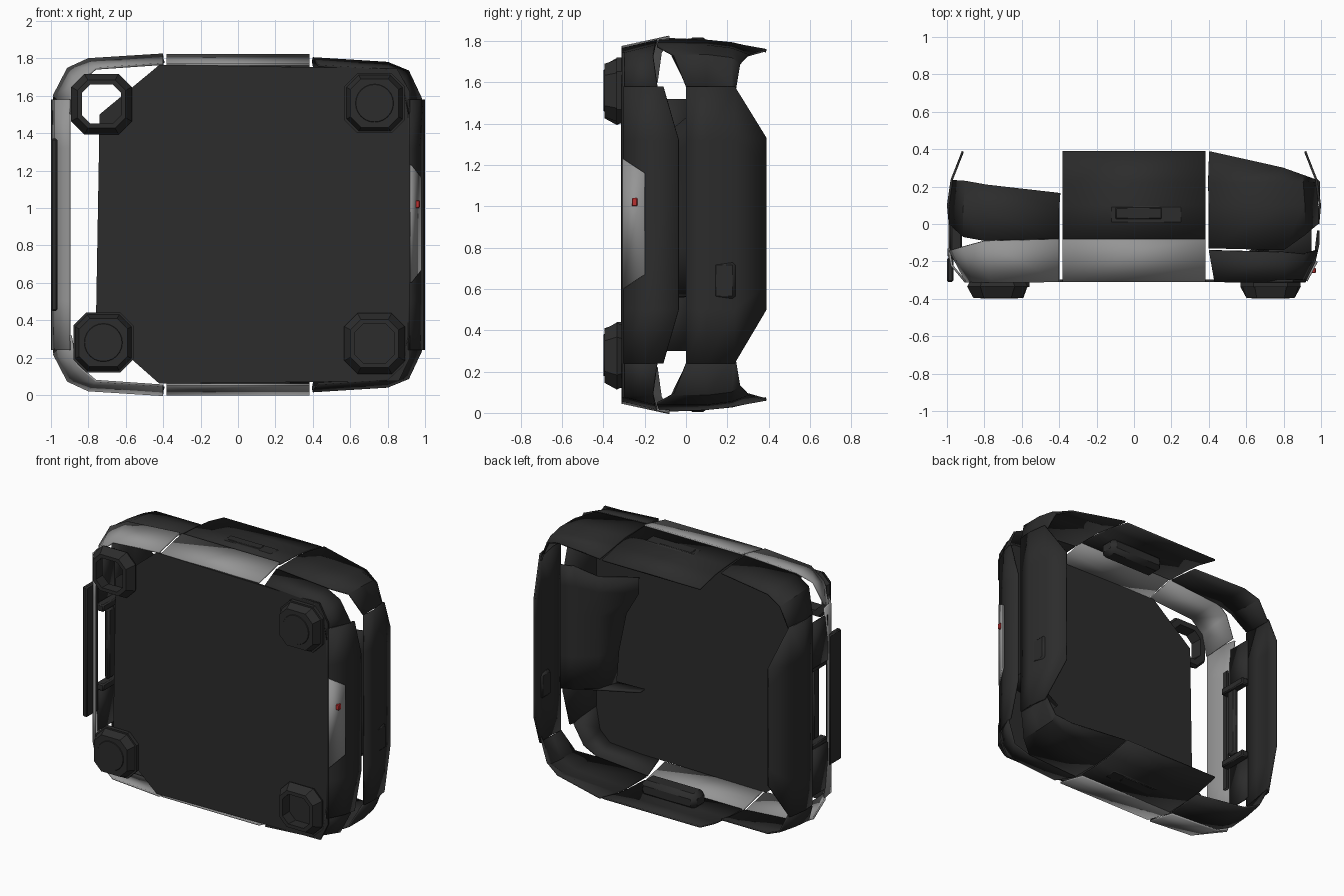
import bpy, bmesh, math

if "Cube" in bpy.data.objects:
    bpy.data.objects.remove(bpy.data.objects["Cube"])

H = 1.82  # overall height, used to mirror top parts to the bottom


def material(name, col):
    m = bpy.data.materials.new(name)
    m.diffuse_color = (*col, 1)
    m.use_nodes = True
    m.node_tree.nodes["Principled BSDF"].inputs["Base Color"].default_value = m.diffuse_color
    return m


DARK = material("dark_metal", (0.025, 0.025, 0.025))
LIGHT = material("light_metal", (0.3, 0.3, 0.3))
RED = material("red_lamp", (0.5, 0.03, 0.03))


def add_mesh(name, verts, faces, mat):
    me = bpy.data.meshes.new(name)
    me.from_pydata(verts, [], faces)
    bm = bmesh.new()
    bm.from_mesh(me)
    bmesh.ops.recalc_face_normals(bm, faces=bm.faces)
    bm.to_mesh(me)
    bm.free()
    me.materials.append(mat)
    ob = bpy.data.objects.new(name, me)
    bpy.context.collection.objects.link(ob)
    return ob


def loft(name, rows, mat=DARK, thick=0.012):
    """Thin sheet through rows of points."""
    n = len(rows[0])
    verts = [p for r in rows for p in r]
    faces = [(i * n + j, i * n + j + 1, (i + 1) * n + j + 1, (i + 1) * n + j)
             for i in range(len(rows) - 1) for j in range(n - 1)]
    ob = add_mesh(name, verts, faces, mat)
    s = ob.modifiers.new("thickness", "SOLIDIFY")
    s.thickness = thick
    s.offset = 0
    return ob


def loft_both(name, rows, mat=DARK):
    """Sheet at the top and its mirror image at the bottom."""
    loft("top_" + name, rows, mat)
    loft("bottom_" + name, [[(x, y, H - z) for x, y, z in r] for r in rows], mat)


def prism(name, outline, y0, y1, mat=DARK, scale0=1.0, centre=(0, 0)):
    """Outline in xz extruded along y, optionally tapered at y0."""
    n = len(outline)
    cx, cz = centre
    verts = [(cx + x * scale0, y0, cz + z * scale0) for x, z in outline]
    verts += [(cx + x, y1, cz + z) for x, z in outline]
    faces = [tuple(range(n)), tuple(range(n, 2 * n))]
    faces += [(i, (i + 1) % n, n + (i + 1) % n, n + i) for i in range(n)]
    return add_mesh(name, verts, faces, mat)


def box(name, lo, hi, mat=DARK, bevel=0.015):
    ob = prism(name, [(lo[0], lo[2]), (hi[0], lo[2]), (hi[0], hi[2]), (lo[0], hi[2])],
               lo[1], hi[1], mat)
    b = ob.modifiers.new("bevel", "BEVEL")
    b.width = bevel
    b.segments = 1
    return ob


# Front plate with cut corners
prism("front_plate", [(-.74, 1.5), (-.42, 1.765), (.85, 1.745), (.92, 1.62), (.92, .2),
                      (.86, .075), (-.42, .06), (-.76, .36)], -.31, -.297)

# Feet: two capped, two open rings
oct_foot = [(-.15, .085), (-.085, .15), (.085, .15), (.15, .085),
            (.15, -.085), (.085, -.15), (-.085, -.15), (-.15, -.085)]
for cx, cz, is_ring in [(-.73, 1.555, True), (.73, 1.56, False),
                        (-.72, .28, False), (.73, .275, True)]:
    if is_ring:
        prof = [(-.31, 1), (-.335, 1.08), (-.395, .86), (-.395, .7), (-.31, .74)]
        n, k = 8, 5
        verts = [(cx + x * s, y, cz + z * s) for y, s in prof for x, z in oct_foot]
        faces = [(i * n + j, i * n + (j + 1) % n, ((i + 1) % k) * n + (j + 1) % n,
                  ((i + 1) % k) * n + j) for i in range(k) for j in range(n)]
        add_mesh("ring_foot", verts, faces, DARK)
    else:
        prism("capped_foot", oct_foot, -.395, -.335, DARK, .86, (cx, cz))
        prism("foot_collar", [(x * 1.07, z * 1.07) for x, z in oct_foot],
              -.336, -.305, DARK, 1, (cx, cz))
        disc = [(.105 * math.cos(t * math.pi / 12), .105 * math.sin(t * math.pi / 12))
                for t in range(24)]
        prism("foot_pad", disc, -.399, -.39, DARK, .95, (cx, cz))

# Middle panels of top and bottom
W = .382
loft_both("front_middle", [[(x, y, z) for x in (-W, W)] for y, z in
                           ((-.31, 1.765), (-.2, 1.79), (-.08, 1.818))], LIGHT)
loft_both("back_middle", [[(x, y, z) for x in (-W, W)] for y, z in
                          ((-.08, 1.808), (.1, 1.8), (.22, 1.788), (.388, 1.75))])

# Front ring corners
outer_l = [(-.4, 1.82), (-.8, 1.795), (-.91, 1.745), (-.985, 1.6)]
inner_l = [(-.4, 1.77), (-.76, 1.745), (-.86, 1.66), (-.895, 1.5)]
outer_r = [(.4, 1.8), (.8, 1.775), (.91, 1.73), (.98, 1.58)]
inner_r = [(.43, 1.76), (.8, 1.735), (.88, 1.66), (.91, 1.5)]
loft_both("front_left_corner", [[(x, -.31, z) for x, z in inner_l],
                                [(x, y, z) for (x, z), y in zip(outer_l, (-.08, -.09, -.12, -.14))]],
          LIGHT)
loft_both("front_right_corner", [[(x, -.31, z) for x, z in inner_r],
                                 [(x, y, z) for (x, z), y in zip(outer_r, (-.14, -.15, -.16, -.14))]])

# Front ring side walls
side_z = (.24, .5, 1.32, 1.58)
loft("front_right_wall", [[(.91, -.31, z) for z in side_z],
                          [(.965, -.2, z) for z in side_z],
                          [(.985, y, z) for z, y in zip(side_z, (-.11, -.035, -.035, -.11))]])
loft("front_left_wall", [[(-.9, -.31, z) for z in side_z],
                         [(-.975, -.22, z) for z in side_z],
                         [(-.99, y, z) for z, y in zip(side_z, (-.13, -.17, -.17, -.13))]], LIGHT)
box("left_outer_plate", (-1, -.31, .45), (-.965, -.18, 1.37), bevel=.008)

# Back ring corners
loft_both("back_left_corner", [
    [(x, y, z - .012) for (x, z), y in zip(outer_l, (-.08, -.09, -.07, 0))],
    [(x, .08, z - .025) for x, z in outer_l],
    [(x * .985, y, z - .04) for (x, z), y in zip(outer_l, (.165, .21, .23, .235))]])
loft_both("back_right_corner", [
    [(x, y, z) for (x, z), y in zip(outer_r, (-.13, -.14, -.06, 0))],
    [(x, .1, z) for x, z in outer_r],
    [(x * .99, .22, z - .015) for x, z in outer_r],
    [(x * .98 + .01, y, z - .045) for (x, z), y in zip(outer_r, (.388, .3, .26, .235))]])

# Back ring side walls, narrowing to the rear
for s, label in ((1, "right"), (-1, "left")):
    loft("back_%s_wall" % label, [
        [(s * .985, 0, z) for z in side_z],
        [(s * .994, .1, z) for z in side_z],
        [(s * .975, .235, z) for z in side_z],
        [(s * .915, .388, z) for z in (.5, .62, 1.2, 1.33)]])

# Left window: fill above and below, grip inside
for z0, z1 in ((.3, .62), (1.2, 1.52)):
    loft("left_window_fill", [[(-.985, -.17, z) for z in (z0, z1)],
                              [(-.985, .02, z) for z in (z0, z1)]])
box("left_grip", (-.96, -.13, .66), (-.92, -.05, 1.16))
for z in (.6, 1.16):
    box("left_grip_end", (-.98, -.19, z), (-.92, .03, z + .05), bevel=.008)

# Recessed handles on top and bottom
for top in (True, False):
    def zz(a, b):
        return (a, b) if top else (H - b, H - a)
    z0, z1 = zz(1.70, 1.812)
    box("handle_cup", (-.15, -.02, z0), (.28, .12, z1), bevel=.03)
    z0, z1 = zz(1.80, 1.816)
    box("handle_grip", (-.1, .025, z0), (.15, .09, z1), bevel=.006)

# Bent console on the inside of the right wall
console = [[(.95, .05, z), (.86, .02, z), (.74, -.08, z2), (xi, -.22, z2)]
           for z, z2, xi in ((.57, .57, .7), (.8, .8, .68), (1.1, 1.08, .62),
                             (1.3, 1.25, .52), (1.44, 1.36, .52))]
loft("inner_console", console)
loft("console_shelf", [[(.95, .05, .57), (.95, -.2, .57)],
                       [(.74, -.08, .56), (.74, -.24, .56)],
                       [(.5, -.2, .56), (.5, -.25, .56)]])

# Right side details: light trapezoid label, lamp and latch
loft("right_label", [[(.922, -.305, z) for z in (.6, 1.23)],
                     [(.977, -.2, z) for z in (.67, 1.16)]], LIGHT)
box("right_lamp", (.94, -.262, 1.0), (.972, -.235, 1.04), RED, .004)
box("right_latch", (.96, .13, .55), (.995, .24, .73))

# Smooth shading with sharp edges kept
bpy.ops.object.select_all(action="DESELECT")
for ob in bpy.context.collection.objects:
    ob.select_set(True)
    bpy.context.view_layer.objects.active = ob
bpy.ops.object.shade_smooth_by_angle(angle=math.radians(30))
